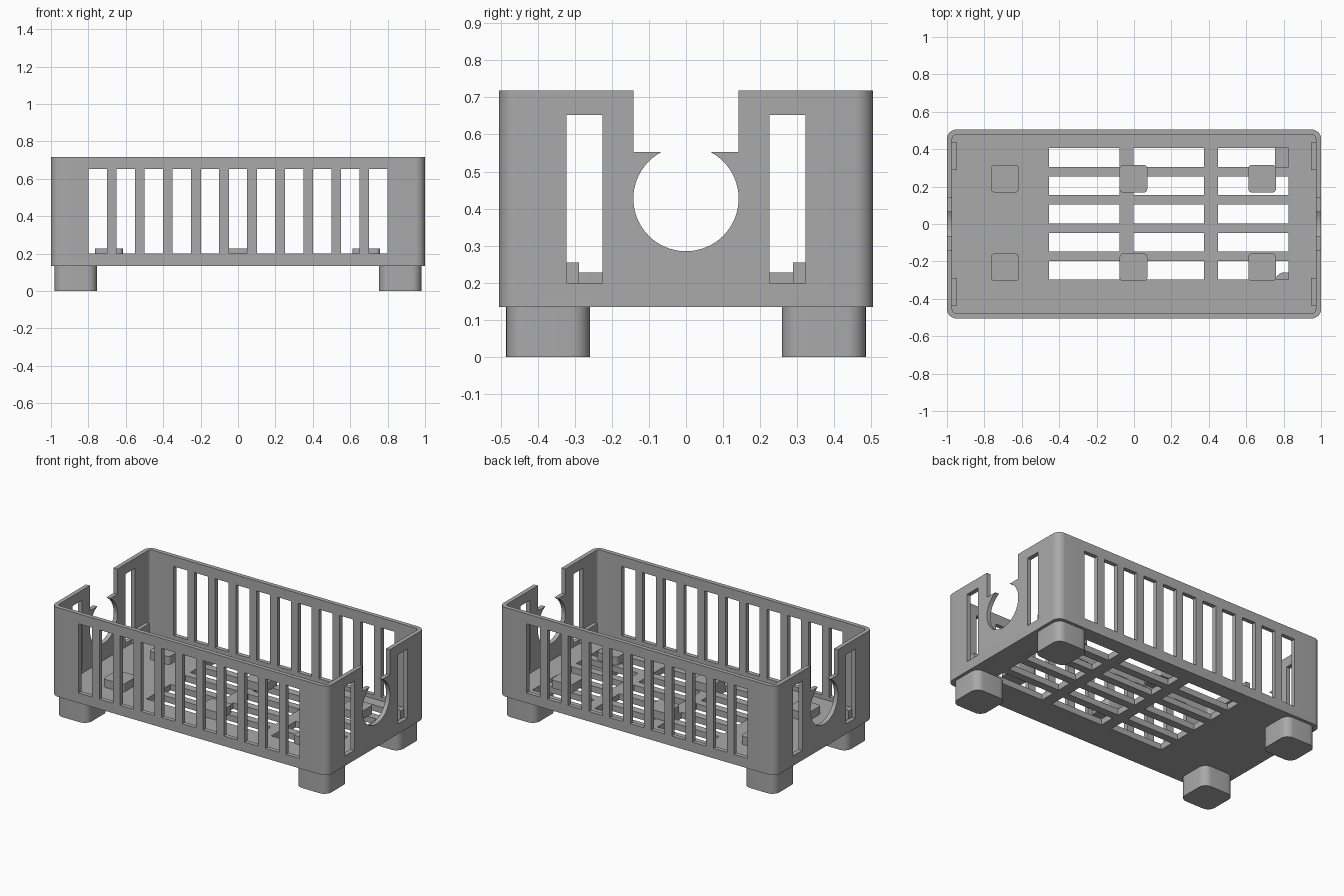
import bpy
import bmesh
from math import cos, sin, pi, radians

cube = bpy.data.objects.get("Cube")
if cube:
    bpy.data.objects.remove(cube, do_unlink=True)

grey = bpy.data.materials.new("plain grey")
grey.use_nodes = True
colour = (0.4, 0.4, 0.4, 1)
grey.diffuse_color = colour
grey.node_tree.nodes["Principled BSDF"].inputs["Base Color"].default_value = colour

BOTTOM, FLOOR, TOP = 0.135, 0.175, 0.718
HALF_X, HALF_Y, WALL = 1.0, 0.505, 0.028


def rounded_outline(x0, x1, y0, y1, r, steps=8):
    """Counter-clockwise rectangle with rounded corners."""
    if r == 0:
        return [(x0, y0), (x1, y0), (x1, y1), (x0, y1)]
    centres = [(x1 - r, y1 - r), (x0 + r, y1 - r), (x0 + r, y0 + r), (x1 - r, y0 + r)]
    return [(cx + r * cos((q + i / steps) * pi / 2), cy + r * sin((q + i / steps) * pi / 2))
            for q, (cx, cy) in enumerate(centres) for i in range(steps + 1)]


def add_prism(bm, x0, x1, y0, y1, z0, z1, r=0):
    pts = rounded_outline(x0, x1, y0, y1, r)
    low = [bm.verts.new((x, y, z0)) for x, y in pts]
    high = [bm.verts.new((x, y, z1)) for x, y in pts]
    bm.faces.new(low[::-1])
    bm.faces.new(high)
    for i in range(len(pts)):
        j = (i + 1) % len(pts)
        bm.faces.new((low[i], low[j], high[j], high[i]))


def make_object(name, prisms):
    bm = bmesh.new()
    for p in prisms:
        add_prism(bm, *p)
    mesh = bpy.data.meshes.new(name)
    bm.to_mesh(mesh)
    bm.free()
    obj = bpy.data.objects.new(name, mesh)
    bpy.context.collection.objects.link(obj)
    mesh.materials.append(grey)
    return obj


def activate(obj):
    bpy.ops.object.select_all(action='DESELECT')
    obj.select_set(True)
    bpy.context.view_layer.objects.active = obj


def cut(target, cutter):
    cutter.hide_render = True
    activate(target)
    mod = target.modifiers.new("cut", 'BOOLEAN')
    mod.operation = 'DIFFERENCE'
    mod.solver = 'EXACT'
    mod.object = cutter
    bpy.ops.object.modifier_apply(modifier=mod.name)
    bpy.data.objects.remove(cutter, do_unlink=True)


def smooth(obj):
    activate(obj)
    bpy.ops.object.shade_smooth_by_angle(angle=radians(30))


# Open tray
tray = make_object("tray", [(-HALF_X, HALF_X, -HALF_Y, HALF_Y, BOTTOM, TOP, 0.05)])
ix, iy = HALF_X - WALL, HALF_Y - WALL
cut(tray, make_object("cavity_cutter", [(-ix, ix, -iy, iy, FLOOR, 1, 0.022)]))

# Long side windows
cut(tray, make_object("side_window_cutter", [
    (0.15 * k - 0.049, 0.15 * k + 0.049, -1, 1, 0.2, 0.653) for k in range(-5, 6)]))

# End windows
cut(tray, make_object("end_window_cutter", [
    (-2, 2, y - 0.049, y + 0.049, 0.2, 0.653) for y in (-0.274, 0.274)]))

# Round opening in each end with a square notch above
bpy.ops.mesh.primitive_cylinder_add(vertices=64, radius=0.142, depth=4,
                                    location=(0, 0, 0.427), rotation=(0, pi / 2, 0))
cut(tray, bpy.context.object)
cut(tray, make_object("notch_cutter", [(-2, 2, -0.142, 0.142, 0.553, 1)]))

# Floor slots
cut(tray, make_object("slot_cutter", [
    (x, x + 0.377, y, y + 0.1, 0, 0.19)
    for x in (-0.454, -0.002, 0.45)
    for y in [-0.298 + 0.151 * k for k in range(5)]]))
smooth(tray)

# Feet at the corners
for sx, side in ((1, "left"), (-1, "right")):
    for sy, end in ((1, "back"), (-1, "front")):
        cx, cy = sx * 0.867, sy * 0.372
        foot = make_object(f"{end}_{side}_foot", [
            (cx - 0.113, cx + 0.113, cy - 0.113, cy + 0.113, 0, BOTTOM, 0.05)])
        smooth(foot)

# Raised pads on the floor
for col, cx in enumerate((-0.69, -0.003, 0.685)):
    for end, cy in (("back", 0.242), ("front", -0.232)):
        pad = make_object(f"{end}_pad_{col + 1}", [
            (cx - 0.074, cx + 0.074, cy - 0.074, cy + 0.074, FLOOR, 0.228, 0.02)])
        smooth(pad)

# Low tabs inside the end walls
for sx, side in ((1, "left"), (-1, "right")):
    for sy, end in ((1, "back"), (-1, "front")):
        x0, x1 = sorted((sx * 0.947, sx * 0.975))
        y0, y1 = sorted((sy * 0.288, sy * 0.436))
        make_object(f"{end}_{side}_tab", [(x0, x1, y0, y1, FLOOR, 0.255)])
